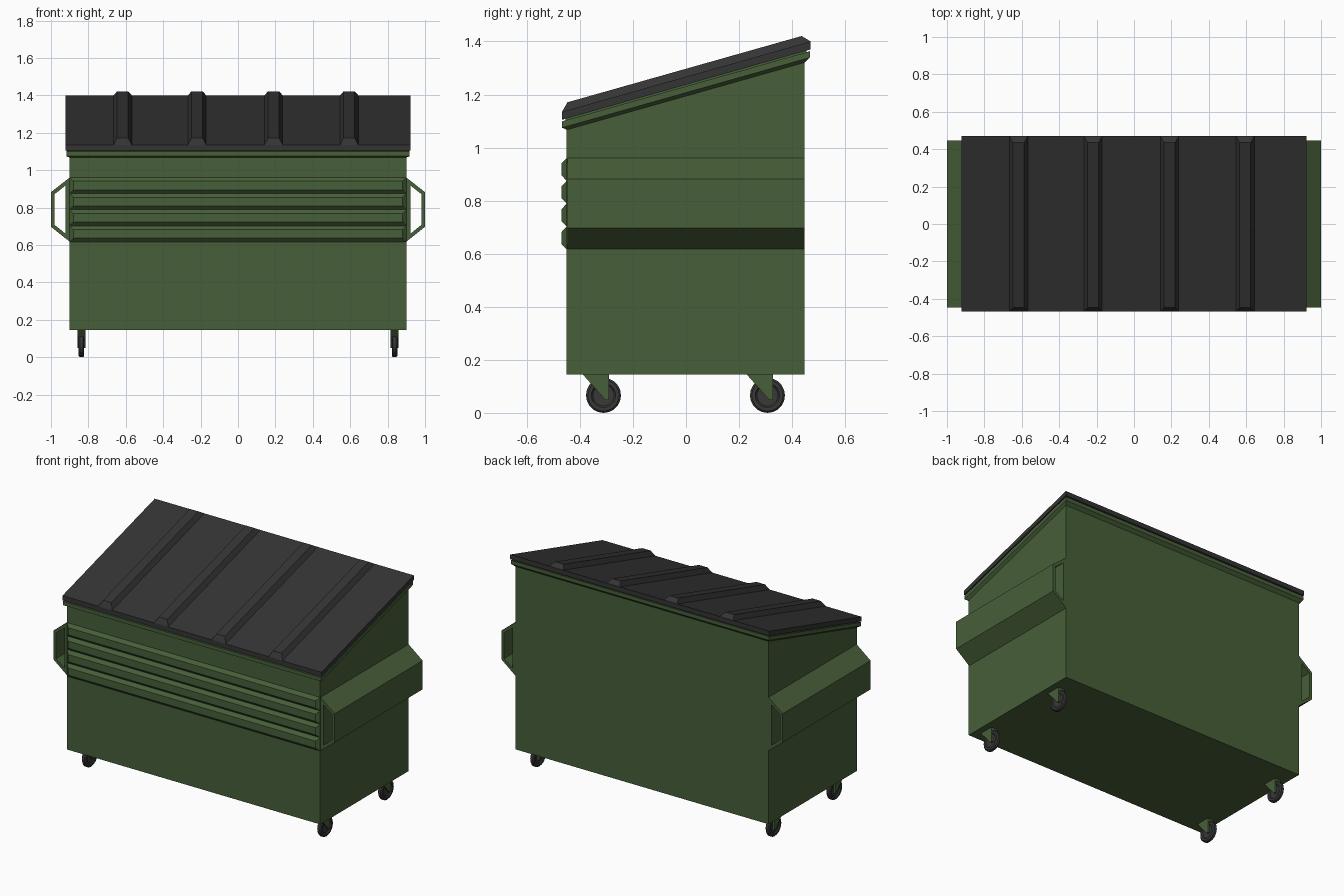
import bpy, bmesh, math

if "Cube" in bpy.data.objects:
    bpy.data.objects.remove(bpy.data.objects["Cube"])


def material(name, rgb):
    m = bpy.data.materials.new(name)
    m.diffuse_color = (*rgb, 1)
    m.use_nodes = True
    m.node_tree.nodes["Principled BSDF"].inputs["Base Color"].default_value = m.diffuse_color
    return m


GREEN = material("green paint", (0.063, 0.114, 0.040))
BLACK = material("black plastic", (0.034, 0.034, 0.034))
RUBBER = material("dark rubber", (0.040, 0.040, 0.040))
SLOPE = 0.283


def loft(name, rings, mat, closed=False):
    """Join rings of equal point count; cap the ends, or close into a tube."""
    bm = bmesh.new()
    loops = [[bm.verts.new(p) for p in r] for r in rings]
    n = len(loops[0])
    pairs = list(zip(loops, loops[1:] + loops[:1])) if closed else list(zip(loops, loops[1:]))
    for a, b in pairs:
        for i in range(n):
            j = (i + 1) % n
            bm.faces.new((a[i], a[j], b[j], b[i]))
    if not closed:
        bm.faces.new(loops[0])
        bm.faces.new(loops[-1])
    bmesh.ops.recalc_face_normals(bm, faces=bm.faces)
    me = bpy.data.meshes.new(name)
    bm.to_mesh(me)
    bm.free()
    me.materials.append(mat)
    ob = bpy.data.objects.new(name, me)
    bpy.context.collection.objects.link(ob)
    return ob


def prism_x(name, yz, x0, x1, mat):
    return loft(name, [[(x, y, z) for y, z in yz] for x in (x0, x1)], mat)


def sloped_ring(hx, y0, y1, off):
    """Rectangle lying on the sloped top plane, shifted down or up by off."""
    return [(x, y, 1.105 + SLOPE * (y + 0.467) + off)
            for x, y in ((-hx, y0), (hx, y0), (hx, y1), (-hx, y1))]


# main bin with sloped top
prism_x("bin_body", [(-0.45, 0.145), (0.447, 0.145), (0.447, 1.345), (-0.45, 1.09)],
        -0.9, 0.9, GREEN)

# rim with chamfered underside
loft("rim", [sloped_ring(0.9, -0.45, 0.447, -0.043),
             sloped_ring(0.918, -0.467, 0.467, -0.030),
             sloped_ring(0.918, -0.467, 0.467, -0.006),
             sloped_ring(0.905, -0.455, 0.455, -0.006),
             sloped_ring(0.905, -0.455, 0.455, 0.002)], GREEN)

# lid slab
loft("lid", [sloped_ring(0.921, -0.467, 0.470, 0.0),
             sloped_ring(0.921, -0.467, 0.470, 0.030)], BLACK)

# raised lid ribs with chamfered ends
for i, cx in enumerate((-0.617, -0.219, 0.190, 0.594)):
    rib = [sloped_ring(0.049, -0.467, 0.470, 0.028),
           sloped_ring(0.049, -0.467, 0.470, 0.030),
           sloped_ring(0.030, -0.447, 0.436, 0.060)]
    loft(f"lid_rib_{i + 1}", [[(x + cx, y, z) for x, y, z in r] for r in rib], BLACK)

# horizontal stiffening ribs on the front
for i in range(4):
    zc = 0.918 - i * 0.0863
    loft(f"front_rib_{i + 1}",
         [[(sx * hx, y, zc + sz * hz) for sx, sz in ((-1, -1), (1, -1), (1, 1), (-1, 1))]
          for hx, hz, y in ((0.9, 0.043, -0.445), (0.9, 0.043, -0.45), (0.88, 0.023, -0.469))],
         GREEN)

# hollow fork pockets on both sides
outer = [(0.898, 0.962), (1.0, 0.882), (1.0, 0.697), (0.898, 0.616)]
inner = [(0.922, 0.918), (0.980, 0.872), (0.980, 0.707), (0.922, 0.660)]
for side, s in (("left", -1), ("right", 1)):
    rings = [[(s * x, y, z) for x, z in prof]
             for prof, y in ((outer, -0.447), (outer, 0.447), (inner, 0.447), (inner, -0.447))]
    loft(f"fork_pocket_{side}", rings, GREEN, closed=True)

# casters: wedge bracket and dished wheel
tread = [(0.004, 0.008), (0.040, 0.008), (0.046, 0.0145), (0.059, 0.0145), (0.066, 0.008)]
lathe = tread + [(r, -x) for r, x in reversed(tread)]
SEG = 20
for sx in (-1, 1):
    for cy in (-0.311, 0.307):
        tag = ("left" if sx < 0 else "right") + ("_front" if cy < 0 else "_back")
        cx = sx * 0.837
        prism_x("caster_bracket_" + tag,
                [(cy - 0.08, 0.147), (cy + 0.02, 0.147), (cy + 0.02, 0.048), (cy + 0.008, 0.048)],
                cx - 0.021, cx + 0.021, GREEN)
        loft("wheel_" + tag,
             [[(cx + x, cy + r * math.cos(2 * math.pi * k / SEG),
                0.066 + r * math.sin(2 * math.pi * k / SEG)) for k in range(SEG)]
              for r, x in lathe], RUBBER)
